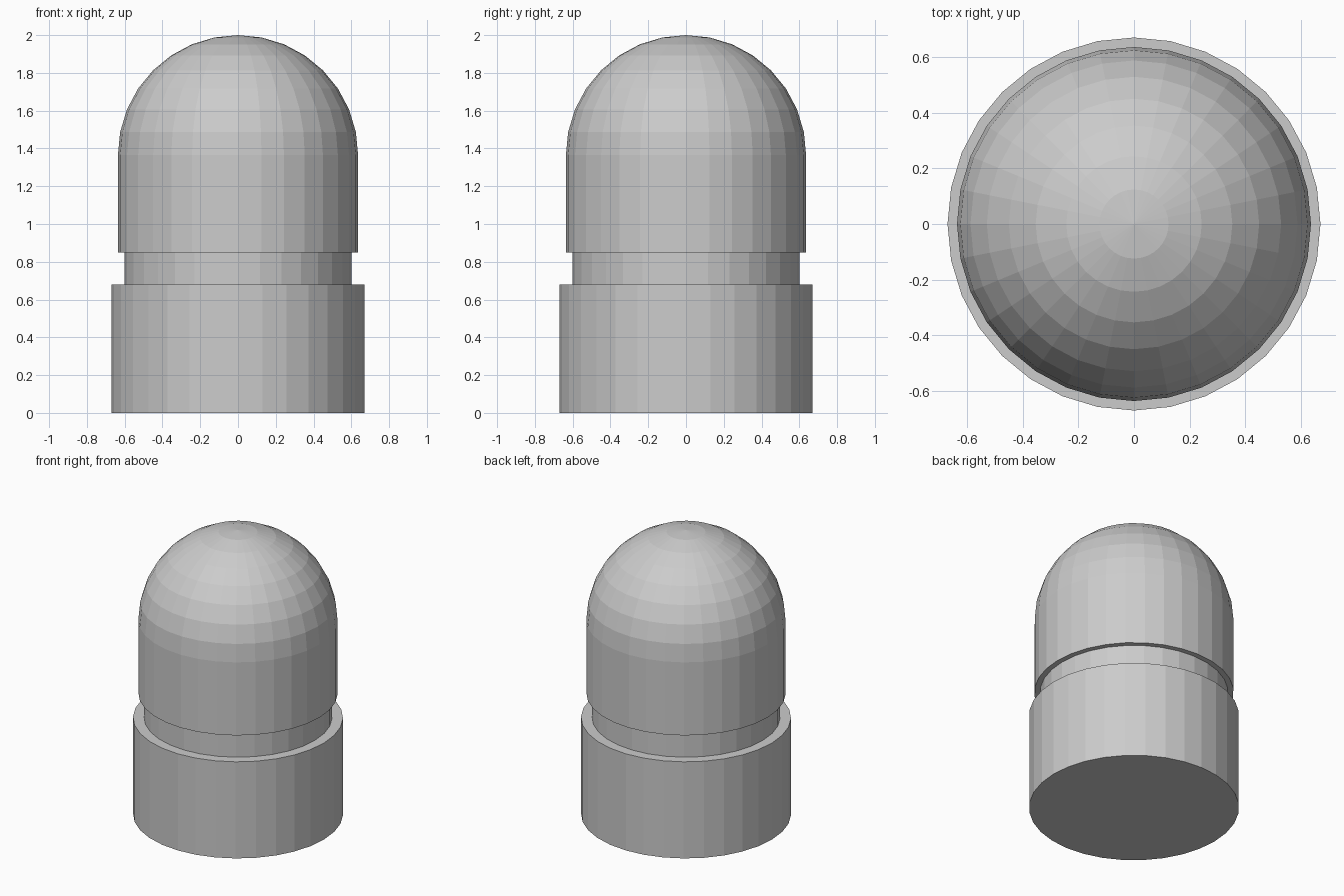
import bpy, bmesh
from math import sin, cos, pi

if "Cube" in bpy.data.objects:
    bpy.data.objects.remove(bpy.data.objects["Cube"])

SEGMENTS = 32


def lathe(name, profile):
    """Revolve a (radius, z) profile around z; end radii of 0 become poles."""
    bm = bmesh.new()
    rings = []
    for r, z in profile:
        if r == 0:
            rings.append([bm.verts.new((0, 0, z))] * SEGMENTS)
        else:
            rings.append([bm.verts.new((r * cos(2 * pi * i / SEGMENTS),
                                        r * sin(2 * pi * i / SEGMENTS), z))
                          for i in range(SEGMENTS)])
    for low, high in zip(rings, rings[1:]):
        for i in range(SEGMENTS):
            j = (i + 1) % SEGMENTS
            bm.faces.new(dict.fromkeys((low[i], low[j], high[j], high[i])))
    # flat caps on open ends
    for ring, (r, z) in ((rings[0], profile[0]), (rings[-1], profile[-1])):
        if r:
            bm.faces.new(ring)
    bmesh.ops.recalc_face_normals(bm, faces=bm.faces)
    mesh = bpy.data.meshes.new(name)
    bm.to_mesh(mesh)
    bm.free()
    obj = bpy.data.objects.new(name, mesh)
    bpy.context.collection.objects.link(obj)
    return obj


# wide base cylinder
lathe("base", [(0.67, 0), (0.67, 0.68)])

# recessed neck, running slightly into its neighbours
lathe("neck", [(0.60, 0.66), (0.60, 0.87)])

# domed cap: straight wall, then a hemisphere in eight steps
R, SPRING = 0.636, 1.364
dome = [(R * cos(k * pi / 16), SPRING + R * sin(k * pi / 16)) for k in range(8)]
lathe("domed_cap", [(R, 0.85)] + dome + [(0, SPRING + R)])
